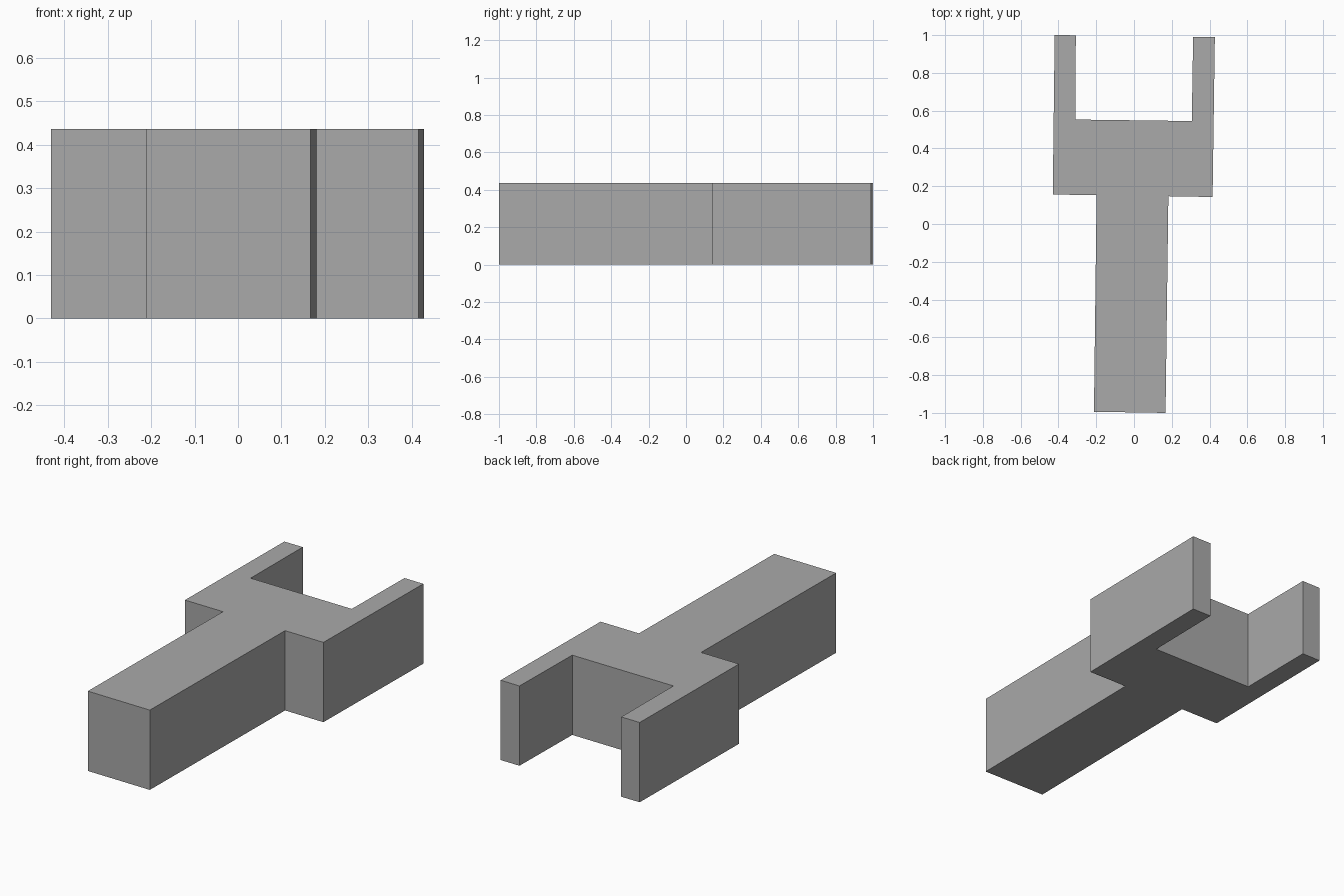
import bpy
import bmesh

HEIGHT = 0.436

cube = bpy.data.objects.get("Cube")
if cube:
    bpy.data.objects.remove(cube, do_unlink=True)

# One plain grey material
grey = bpy.data.materials.new("plain_grey")
grey.use_nodes = True
colour = (0.4, 0.4, 0.4, 1)
grey.diffuse_color = colour
grey.node_tree.nodes["Principled BSDF"].inputs["Base Color"].default_value = colour

# Slightly skewed fork outline: two prongs, a crosspiece and a long handle
outline = [
    (-0.42, 1.0), (-0.308, 0.999), (-0.311, 0.553), (0.306, 0.545),
    (0.313, 0.991), (0.428, 0.989), (0.416, 0.143), (0.182, 0.147),
    (0.167, -1.0), (-0.212, -0.994), (-0.198, 0.153), (-0.43, 0.156),
]

# Extrude the outline into a solid block
bm = bmesh.new()
base = bm.faces.new([bm.verts.new((x, y, 0)) for x, y in outline])
top = bmesh.ops.extrude_face_region(bm, geom=[base], use_keep_orig=True)["geom"]
bmesh.ops.translate(bm, vec=(0, 0, HEIGHT),
                    verts=[v for v in top if isinstance(v, bmesh.types.BMVert)])
bmesh.ops.recalc_face_normals(bm, faces=bm.faces)

mesh = bpy.data.meshes.new("forked_block")
bm.to_mesh(mesh)
bm.free()
mesh.materials.append(grey)
block = bpy.data.objects.new("forked_block", mesh)
bpy.context.collection.objects.link(block)
